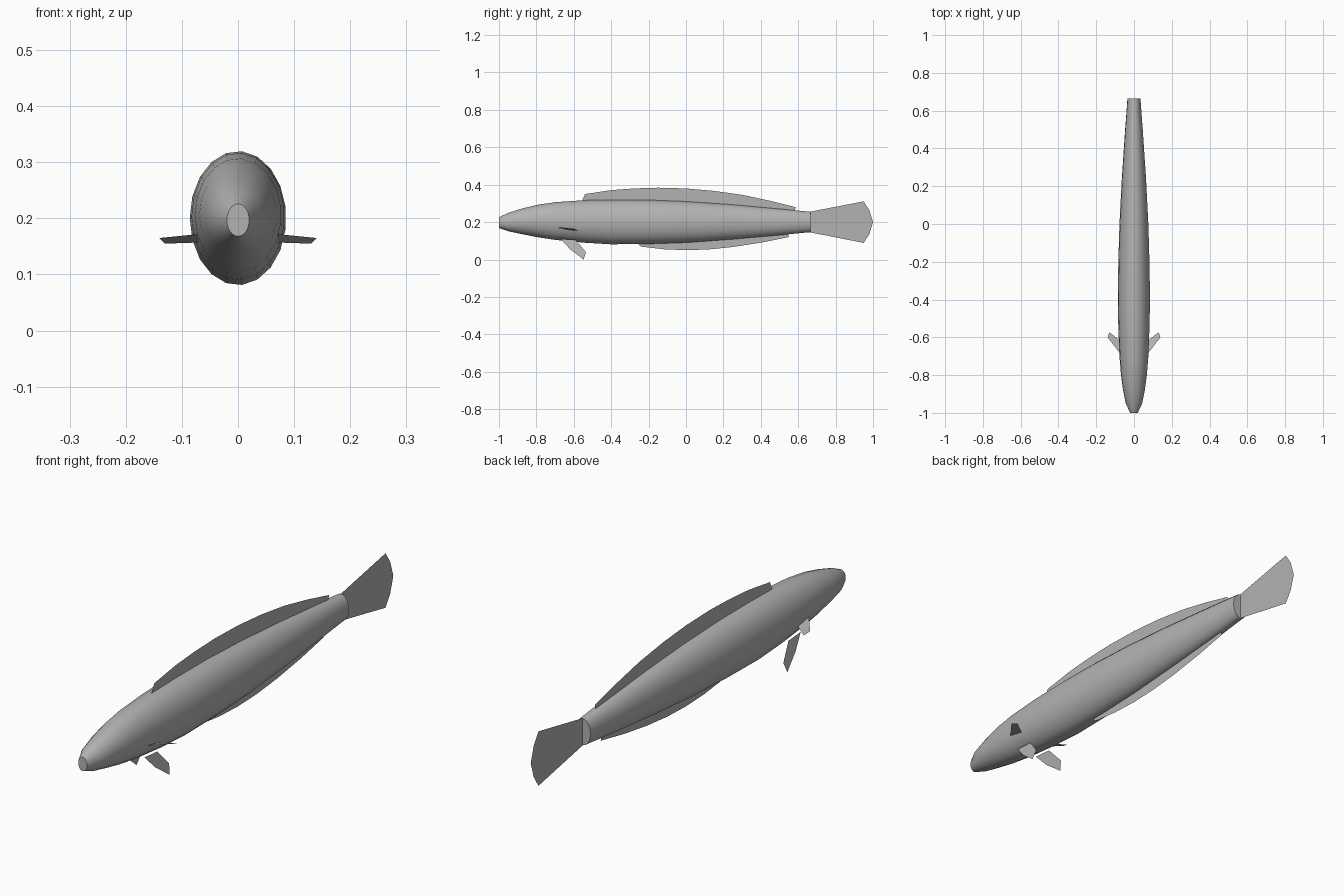
import bpy
import bmesh
from math import sin, cos, pi

cube = bpy.data.objects.get("Cube")
if cube:
    bpy.data.objects.remove(cube)

# One plain grey for the whole fish
grey = bpy.data.materials.new("grey skin")
grey.use_nodes = True
colour = (0.45, 0.45, 0.45, 1)
grey.diffuse_color = colour
grey.node_tree.nodes["Principled BSDF"].inputs["Base Color"].default_value = colour


def finish(name, bm):
    mesh = bpy.data.meshes.new(name)
    bm.to_mesh(mesh)
    bm.free()
    mesh.materials.append(grey)
    obj = bpy.data.objects.new(name, mesh)
    bpy.context.collection.objects.link(obj)
    return obj


def fin(name, points):
    bm = bmesh.new()
    bm.faces.new([bm.verts.new(p) for p in points])
    return finish(name, bm)


# Body: elliptical rings given as y, half width, bottom z, top z
SIDES = 19
stations = [
    (-1.0, 0.02, 0.168, 0.226), (-0.95, 0.044, 0.151, 0.25),
    (-0.88, 0.058, 0.136, 0.272), (-0.8, 0.069, 0.12, 0.292),
    (-0.7, 0.077, 0.105, 0.307), (-0.55, 0.083, 0.09, 0.317),
    (-0.4, 0.086, 0.081, 0.32), (-0.2, 0.083, 0.083, 0.319),
    (0.0, 0.077, 0.09, 0.311), (0.25, 0.064, 0.108, 0.294),
    (0.5, 0.047, 0.13, 0.271), (0.63, 0.037, 0.143, 0.259),
    (0.665, 0.035, 0.146, 0.255),
]
bm = bmesh.new()
rings = []
for y, w, low, high in stations:
    mid, h = (low + high) / 2, (high - low) / 2
    angles = [pi + 2 * pi * i / SIDES for i in range(SIDES)]
    rings.append([bm.verts.new((w * cos(a), y, mid + h * sin(a))) for a in angles])
for a, b in zip(rings, rings[1:]):
    for i in range(SIDES):
        j = (i + 1) % SIDES
        bm.faces.new((a[i], a[j], b[j], b[i]))
bm.faces.new(rings[0])
bm.faces.new(rings[-1])
bmesh.ops.recalc_face_normals(bm, faces=bm.faces)
body = finish("body", bm)
bpy.ops.object.select_all(action='DESELECT')
body.select_set(True)
bpy.context.view_layer.objects.active = body
bpy.ops.object.shade_smooth_by_angle(angle=pi / 3)

# Fins on the centre line, as y, z outlines
outlines = {
    "dorsal_fin": [(-0.56, 0.305), (-0.54, 0.35), (-0.4, 0.371), (-0.28, 0.38), (-0.15, 0.384),
                   (0.0, 0.38), (0.15, 0.367), (0.3, 0.346), (0.45, 0.314), (0.585, 0.28),
                   (0.582, 0.25), (0.0, 0.29)],
    "anal_fin": [(-0.27, 0.095), (-0.24, 0.069), (-0.12, 0.055), (0.0, 0.05), (0.12, 0.054),
                 (0.25, 0.067), (0.4, 0.09), (0.55, 0.12), (0.54, 0.15), (0.0, 0.11)],
    "tail_fin": [(0.64, 0.25), (0.67, 0.257), (0.95, 0.311), (0.98, 0.265), (1.0, 0.2),
                 (0.98, 0.135), (0.95, 0.089), (0.67, 0.144), (0.64, 0.15)],
}
for name, outline in outlines.items():
    fin(name, [(0, y, z) for y, z in outline])

# Paired fins, mirrored across the centre line
pectoral = [(0.07, -0.69, 0.172), (0.14, -0.6, 0.165), (0.13, -0.573, 0.155), (0.07, -0.62, 0.157)]
pelvic = [(-0.67, 0.11), (-0.59, 0.105), (-0.535, 0.04), (-0.547, 0.0), (-0.62, 0.055)]
for side, s in (("left", 1), ("right", -1)):
    fin(side + "_pectoral_fin", [(s * x, y, z) for x, y, z in pectoral])
    fin(side + "_pelvic_fin", [(s * (0.074 - 0.24 * z), y, z) for y, z in pelvic])
